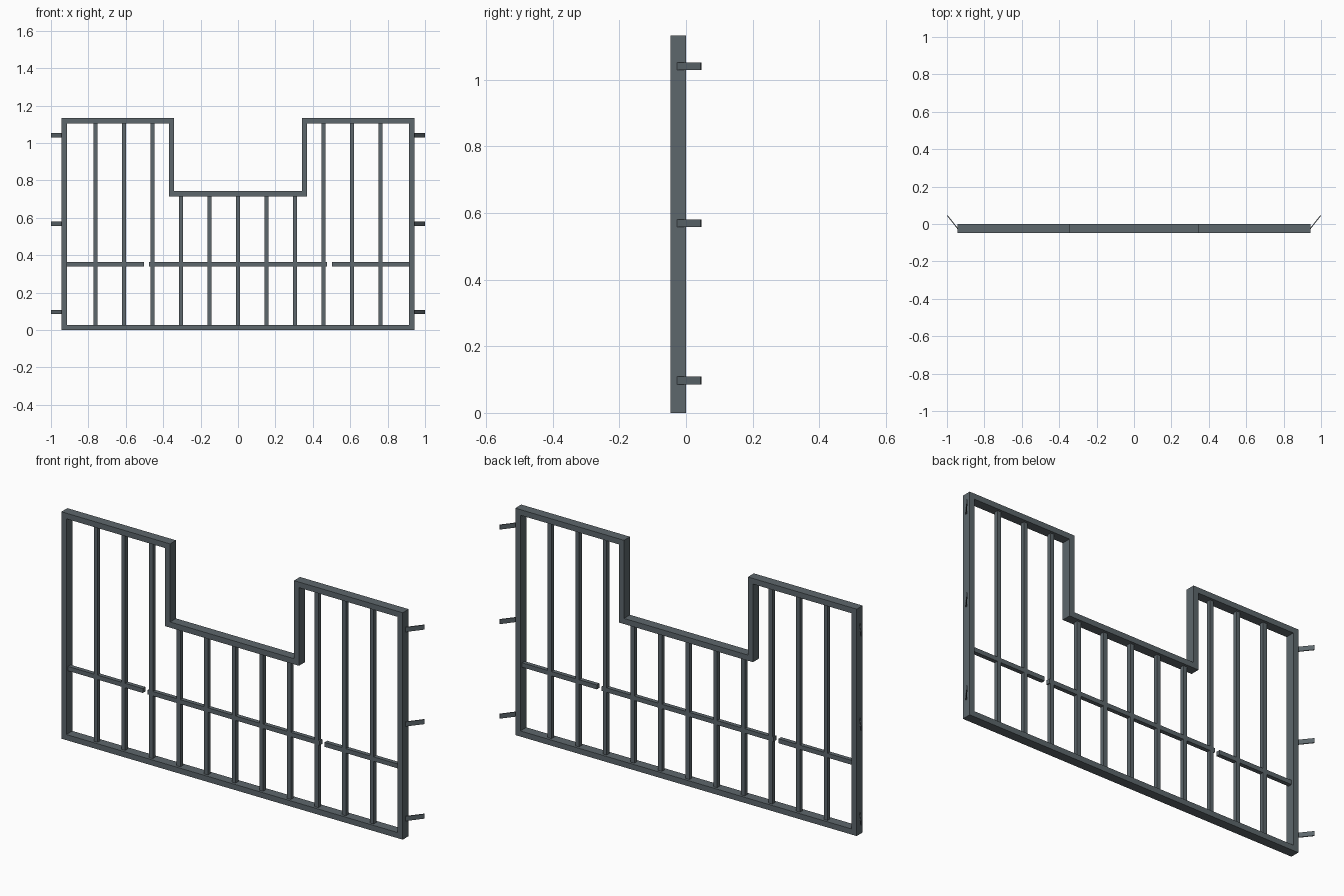
import bpy, bmesh
from mathutils import Vector

if "Cube" in bpy.data.objects:
    bpy.data.objects.remove(bpy.data.objects["Cube"])

W, H, T = 0.943, 1.133, 0.028        # half width, height, tube width
NX, NZ = 0.342, 0.743                # notch half width and notch floor
Y0, Y1 = -0.047, 0.0                 # frame depth
YC = (Y0 + Y1) / 2


def make_object(name, bm):
    bmesh.ops.recalc_face_normals(bm, faces=bm.faces)
    mesh = bpy.data.meshes.new(name)
    bm.to_mesh(mesh)
    bm.free()
    obj = bpy.data.objects.new(name, mesh)
    bpy.context.collection.objects.link(obj)
    mat = bpy.data.materials.get("steel") or bpy.data.materials.new("steel")
    mat.diffuse_color = (0.11, 0.135, 0.15, 1)
    mat.use_nodes = True
    mat.node_tree.nodes["Principled BSDF"].inputs["Base Color"].default_value = mat.diffuse_color
    mesh.materials.append(mat)
    return obj


def box(name, x0, x1, y0, y1, z0, z1):
    bm = bmesh.new()
    bmesh.ops.create_cube(bm, size=1)
    for v in bm.verts:
        v.co = Vector((x1 if v.co.x > 0 else x0,
                       y1 if v.co.y > 0 else y0,
                       z1 if v.co.z > 0 else z0))
    return make_object(name, bm)


# Outer frame: mitred rectangular tube following the notched outline
def outline(t):
    half = [(W - t, t), (W - t, H - t), (NX + t, H - t), (NX + t, NZ - t)]
    if t == 0:
        half = [(W, 0), (W, H), (NX, H), (NX, NZ)]
    return half + [(-x, z) for x, z in reversed(half)]


bm = bmesh.new()
loops = [[bm.verts.new((x, y, z)) for x, z in outline(t)]
         for t, y in ((0, Y0), (T, Y0), (T, Y1), (0, Y1))]
for a, b in zip(loops, loops[1:] + loops[:1]):
    for i in range(8):
        j = (i + 1) % 8
        bm.faces.new((a[i], a[j], b[j], b[i]))
make_object("outer_frame", bm)

# Vertical bars, shorter below the notch
B = 0.0105
for i in range(-5, 6):
    x = i * 0.1525
    top = NZ - T if abs(i) < 3 else H - T
    box("vertical_bar", x - B, x + B, YC - B, YC + B, T, top)

# Cross rail in three pieces with small gaps
for x0, x1 in ((-W + T, -0.502), (-0.475, 0.475), (0.502, W - T)):
    box("cross_rail", x0, x1, YC - B, YC + B, 0.341, 0.363)

# Angled mounting tabs on both sides
for s in (-1, 1):
    for z in (0.097, 0.569, 1.041):
        bm = bmesh.new()
        pts = [(0.940, -0.024), (0.944, -0.027), (1.0, 0.044), (0.996, 0.047)]
        f = bm.faces.new([bm.verts.new((s * x, y, z - 0.0115)) for x, y in pts])
        new = bmesh.ops.extrude_face_region(bm, geom=[f])["geom"]
        bmesh.ops.translate(bm, vec=(0, 0, 0.023),
                            verts=[v for v in new if isinstance(v, bmesh.types.BMVert)])
        make_object("mounting_tab", bm)
